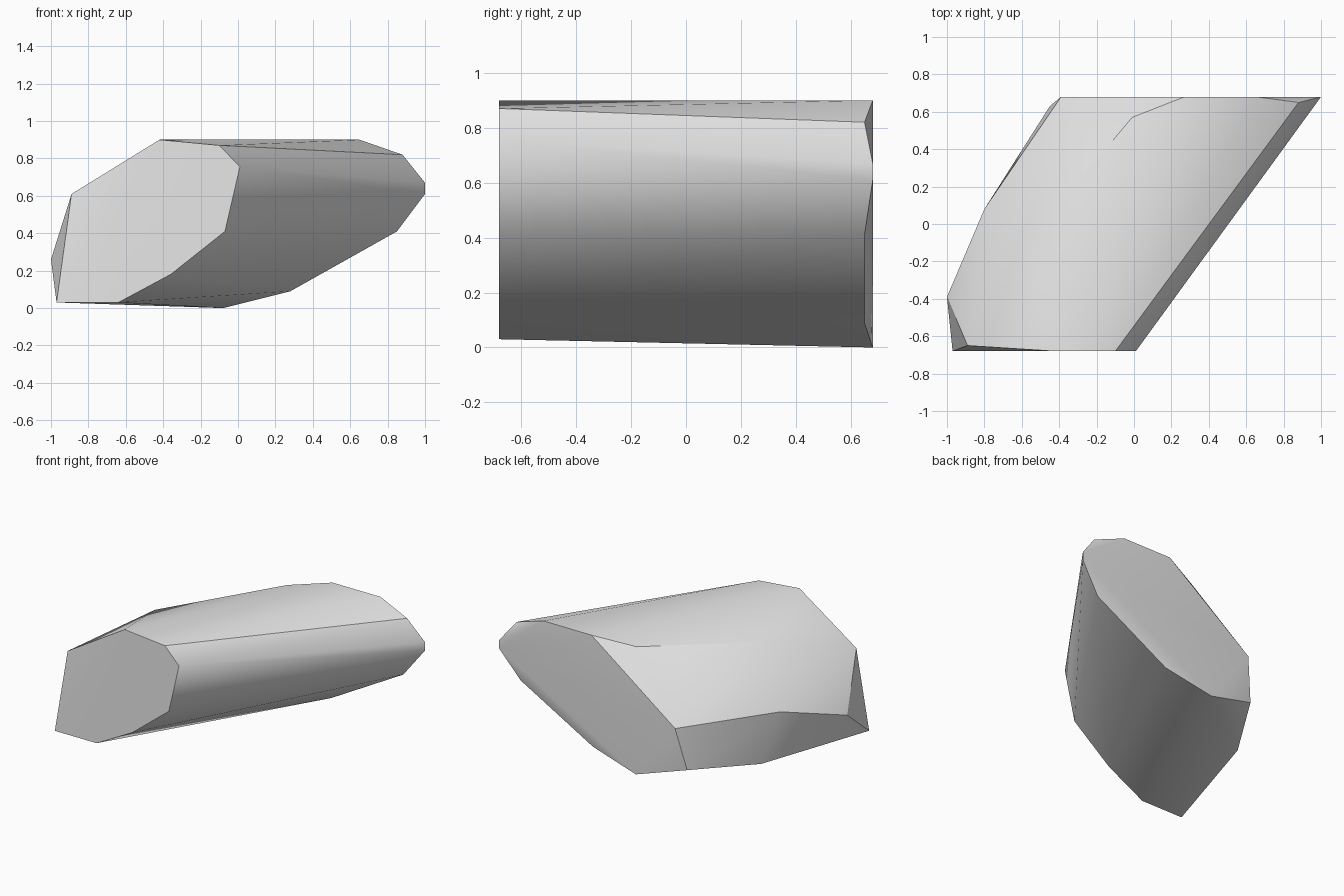
import bpy
import bmesh
import math

default_cube = bpy.data.objects.get("Cube")
if default_cube:
    bpy.data.objects.remove(default_cube, do_unlink=True)


def make_material(name, colour):
    material = bpy.data.materials.new(name)
    material.use_nodes = True
    material.diffuse_color = colour
    material.node_tree.nodes["Principled BSDF"].inputs["Base Color"].default_value = colour
    return material


def place_outline(outline, depth):
    """Stand an (x, z) outline upright at the given y."""
    return [(x, depth, z) for x, z in outline]


def make_hull(name, points, material):
    """Wrap the points in a convex shell."""
    bm = bmesh.new()
    for point in points:
        bm.verts.new(point)
    result = bmesh.ops.convex_hull(bm, input=bm.verts)
    unused = [v for v in result["geom_interior"] + result["geom_unused"]
              if isinstance(v, bmesh.types.BMVert) and v.is_valid]
    if unused:
        bmesh.ops.delete(bm, geom=list(set(unused)), context="VERTS")
    bmesh.ops.recalc_face_normals(bm, faces=bm.faces)
    mesh = bpy.data.meshes.new(name)
    bm.to_mesh(mesh)
    bm.free()
    mesh.materials.append(material)
    shape = bpy.data.objects.new(name, mesh)
    bpy.context.collection.objects.link(shape)
    return shape


# Front end of the stone
front_end = place_outline([(-.97, .03), (-.64, .03), (-.36, .18), (-.07, .41),
                           (.01, .755), (-.1, .87), (-.42, .9)], -.68)
front_end.append((-.89, -.65, .61))

# Back end, with some corners slightly worn back
back_end = place_outline([(-.08, 0), (1, .61), (1, .67), (.65, .9),
                          (.27, .9), (-.39, .41)], .68)
worn_corners = place_outline([(.28, .09), (.85, .41), (.88, .82)], .65)

# Chipped side towards the model's right
chipped_side = [(-1, -.39, .26), (-.8, .08, .41), (-.72, .18, .055),
                (-.45, .63, .11), (-.58, -.11, .78), (-.01, .57, .85)]

stone_grey = make_material("light stone grey", (.8, .8, .8, 1))
stone = make_hull("stone_block", front_end + back_end + worn_corners + chipped_side, stone_grey)

# Soft shading across the shallow facets
bpy.ops.object.select_all(action="DESELECT")
stone.select_set(True)
bpy.context.view_layer.objects.active = stone
bpy.ops.object.shade_smooth_by_angle(angle=math.radians(30))
